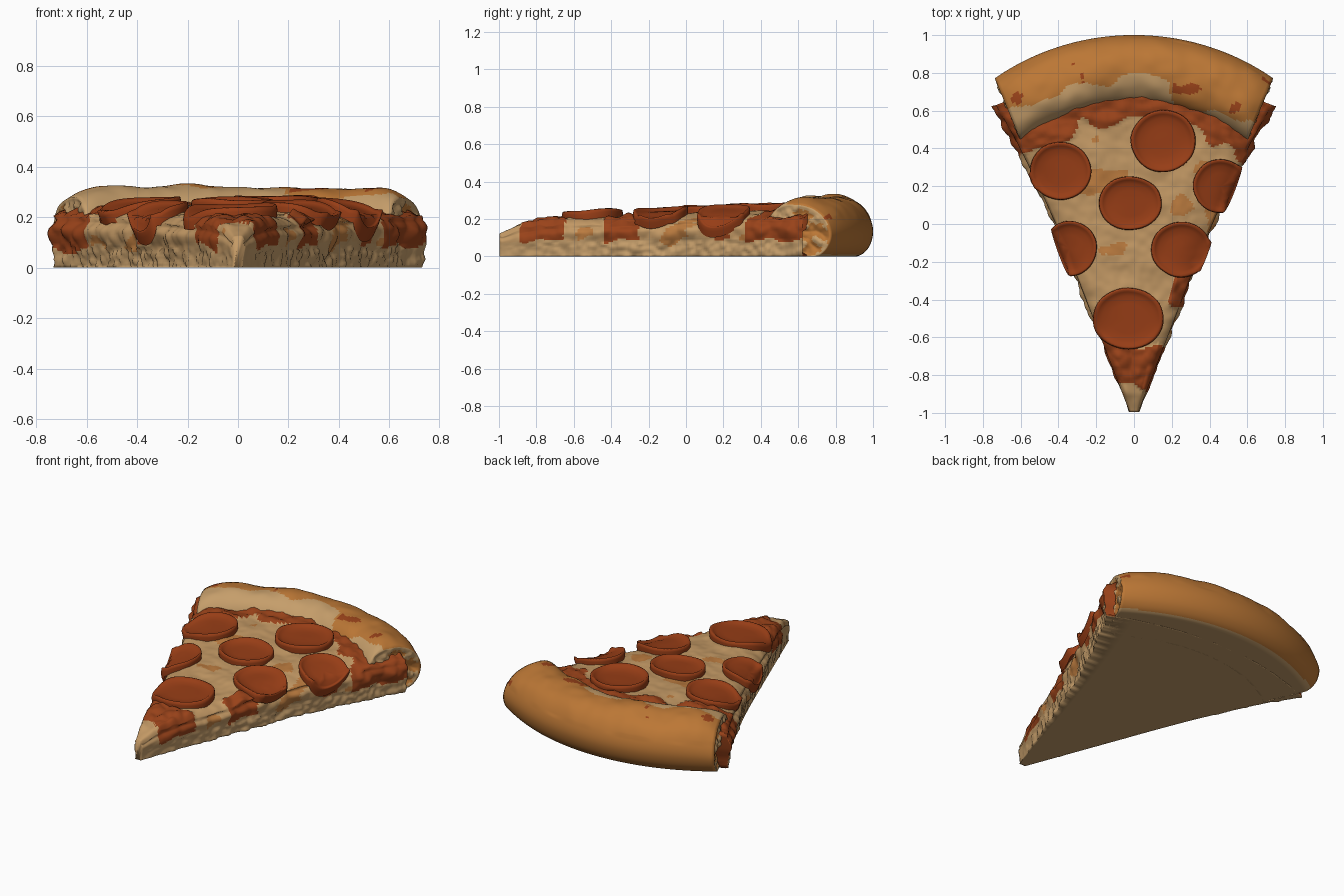
import bpy, bmesh, math
from mathutils import Vector, noise

if "Cube" in bpy.data.objects:
    bpy.data.objects.remove(bpy.data.objects["Cube"])

HALF = math.radians(22.6)          # half angle of the wedge, apex at (0,-1)


def mat(name, rgb):
    m = bpy.data.materials.new(name)
    m.diffuse_color = (*rgb, 1)
    return m


DOUGH = mat("dough", (0.56, 0.34, 0.145))
CHEESE = mat("cheese", (0.56, 0.34, 0.145))
TOASTED = mat("toasted_cheese", (0.50, 0.20, 0.05))
SAUCE = mat("tomato_sauce", (0.32, 0.055, 0.010))
CRUST = mat("baked_crust", (0.50, 0.185, 0.036))
PEPPERONI = mat("pepperoni", (0.31, 0.047, 0.008))
CHEESE.diffuse_color = (0.55, 0.32, 0.13, 1)


def n3(x, y, z, f, seed=0.0):
    return noise.noise(Vector((x * f + seed, y * f - seed, z * f + 3.3)))


def pores(x, y, z, f):
    """Bubbly crumb: rounded lumps with pits between them."""
    d = noise.voronoi(Vector((x * f, y * f, z * f)))[0]
    return 0.5 - d[0]


def lerp_table(t, table):
    for (a, va), (b, vb) in zip(table, table[1:]):
        if t <= b:
            k = max(0, (t - a) / (b - a))
            return va + (vb - va) * k
    return table[-1][1]


def outer(u):
    return 2.0 - 0.082 * u * u


def half_width(r):
    return r * math.tan(HALF) + 0.022 * max(0, 1 - r)


def base_height(x, y):
    r = y + 1
    h = lerp_table(r, [(0, 0.12), (0.1, 0.165), (0.25, 0.195), (0.6, 0.213),
                       (1.0, 0.232), (1.5, 0.245), (1.9, 0.25)])
    u = min(1, abs(x) / half_width(max(r, 0.01)))
    return h * (1 - 0.20 * u ** 6)


def sauce_amount(x, y):
    r = math.hypot(x, y + 1)
    u = min(1, abs(x) / half_width(max(y + 1, 0.01)))
    n = n3(x, y, 0, 7)
    band = r - (outer(u) - 0.45) + 0.10 * n
    tip = 0.085 - abs(r - 0.27) + 0.12 * n
    side = (n3(x, y, 0, 5, 8) - 0.34) * 0.4 if u > 0.72 else -1
    return max(band, tip, side)


def make(name, verts, faces, mats, rule=None):
    bm = bmesh.new()
    vs = [bm.verts.new(v) for v in verts]
    for f in faces:
        bm.faces.new([vs[i] for i in f])
    bmesh.ops.recalc_face_normals(bm, faces=bm.faces)
    for f in bm.faces:
        f.smooth = True
        if rule:
            f.material_index = rule(f.calc_center_median(), f)
    me = bpy.data.meshes.new(name)
    bm.to_mesh(me)
    bm.free()
    for m in mats:
        me.materials.append(m)
    ob = bpy.data.objects.new(name, me)
    bpy.context.collection.objects.link(ob)
    return ob


def loft(rings):
    """Closed rings joined in order, both ends capped."""
    k = len(rings[0])
    verts = [p for ring in rings for p in ring]
    faces = [(i * k + j, i * k + (j + 1) % k, (i + 1) * k + (j + 1) % k, (i + 1) * k + j)
             for i in range(len(rings) - 1) for j in range(k)]
    faces += [tuple(range(k)), tuple(range(len(verts) - k, len(verts)))]
    return verts, faces


# --- slice body: dough below, cheese draped over the top and sides
NB, NS, NT = 10, 18, 64


def section(r):
    ring = []
    w = half_width(r)
    top = lambda x: base_height(x, r - 1)

    def put(x, z, side, t=0.0):
        y = -1 + r
        # bend the far end so it follows the crust
        y -= 0.13 * (x / 0.7) ** 2 * max(0, r - 0.8) / 0.9
        if side:
            lip = 0.014 * math.exp(-((t - 0.72) / 0.25) ** 2)
            d = lip + n3(x, y, z, 9) * 0.016
            d += pores(x, y, z, 26 if t < 0.4 else 14) * (0.026 if t < 0.4 else 0.03)
            d -= 0.014 * (1 - t) + 0.03 * max(0, t - 0.8) / 0.2
            x += side * d * min(1, 0.35 + r)
        elif z > 0.02:
            z += n3(x, y, 0, 8) * 0.012 + n3(x, y, 0, 22) * 0.005
            if sauce_amount(x, y) > 0:
                z += 0.008 + 0.025 * pores(x, y, 0, 16)
        ring.append((x, y, max(0, z)))

    for i in range(NB):
        put(w * 0.97 * (-1 + 2 * i / NB), 0, 0)
    for i in range(NS):
        put(w, top(w) * i / NS, 1, i / NS)
    for i in range(NT + 1):
        x = w * (1 - 2 * i / NT)
        put(x * 0.985, top(x), 0)
    for i in range(NS - 1, -1, -1):
        put(-w, top(w) * i / NS, -1, i / NS)
    return ring


def body_rule(c, f):
    edge = 0.085 + 0.05 * n3(c.x, c.y, 0, 9, 4)
    if c.z < edge or f.normal.z < -0.9:
        return 0
    if sauce_amount(c.x, c.y) > 0:
        return 3
    return 2 if n3(c.x, c.y, c.z, 6.5, 15) > 0.27 else 1


N = 150
v, f = loft([section(0.004 + 1.78 * i / N) for i in range(N + 1)])
make("slice_body", v, f, [DOUGH, CHEESE, TOASTED, SAUCE], body_rule)

# --- crust: puffed profile swept round the arc, with crumbly cut ends
PROFILE = [(-.36, 0), (-.2, 0), (-.085, 0), (-.025, .045), (0, .12), (-.012, .195),
           (-.055, .265), (-.125, .308), (-.2, .322), (-.275, .308), (-.335, .26),
           (-.365, .19), (-.37, .09)]


def smooth_closed(pts, steps):
    out, k = [], len(pts)
    for i in range(k):
        a, b, c, d = (Vector(pts[(i + j) % k]) for j in (-1, 0, 1, 2))
        for s in range(steps):
            t = s / steps
            out.append(0.5 * (2 * b + (c - a) * t + (2 * a - 5 * b + 4 * c - d) * t * t
                              + (3 * b - a - 3 * c + d) * t ** 3))
    return out


prof = smooth_closed(PROFILE, 7)


def crust_ring(u, scale):
    ring = []
    for s, z in prof:
        s, z = -0.18 + (s + 0.18) * scale, 0.14 + (z - 0.14) * scale
        z *= 1 - 0.14 * abs(u) ** 8
        r, a = outer(u) + s, HALF * u
        x, y = r * math.sin(a), -1 + r * math.cos(a)
        if z > 0.2:
            z += n3(x, y, 0, 5) * 0.022 + n3(x, y, 0, 14, 2) * 0.006
        if abs(u) == 1:
            x += u * (n3(x, y, z, 12) * 0.012 + (pores(x, y, z, 22) - 0.15) * 0.04) * min(1, 6 * (1 - scale))
        ring.append((x, y, max(0, z)))
    return ring


ends = [i / 16 for i in range(1, 17)]
stations = [(-1, s) for s in ends] + [(-1 + i / 40, 1) for i in range(1, 80)] \
    + [(1, s) for s in reversed(ends)]


def crust_rule(c, f):
    a = math.atan2(c.x, c.y + 1)
    depth = outer(a / HALF) - math.hypot(c.x, c.y + 1)
    if abs(a) > HALF * 0.992 and abs(f.normal.x) > 0.3 and depth > 0.015 or f.normal.z < -0.85:
        return 1
    n = n3(c.x, c.y, 0, 6, 9)
    if c.z > 0.15 and depth > 0.265 + 0.12 * n:      # bare patches beside the cheese
        return 1
    if c.z > 0.2 and n3(c.x, c.y, 0, 9, 21) > 0.52:  # stray sauce
        return 2
    return 0


v, f = loft([crust_ring(*s) for s in stations])
make("crust", v, f, [CRUST, DOUGH, SAUCE], crust_rule)

# --- pepperoni: cupped discs that follow the cheese and drape over the cut edges
CUP = [(0.25, .018), (0.5, .018), (0.75, .021), (0.88, .030), (0.95, .040),
       (1.0, .037), (1.02, .022), (1.0, -.012)]


def pepperoni(i, cx, cy, rx, ry):
    k = 48

    def place(q, a, dz):
        wob = 1 + 0.03 * n3(math.cos(a), math.sin(a), i, 1.5)
        x, y = cx + rx * q * wob * math.cos(a), cy + ry * q * wob * math.sin(a)
        lim = half_width(y + 1) + 0.018
        over = max(0, abs(x) - lim)
        z = base_height(x, y) + dz + 0.012 * n3(x, y, i, 5) * q
        if over:
            x = math.copysign(lim + 0.12 * over + dz * 0.4, x)
            z -= over * 0.75
        return (x, y, z)

    verts = [place(0, 0, .018)]
    for q, dz in CUP:
        verts += [place(q, 2 * math.pi * j / k, dz) for j in range(k)]
    faces = [(0, 1 + j, 1 + (j + 1) % k) for j in range(k)]
    for g in range(len(CUP) - 1):
        b = 1 + g * k
        faces += [(b + j, b + k + j, b + k + (j + 1) % k, b + (j + 1) % k) for j in range(k)]
    make(f"pepperoni_{i}", verts, faces, [PEPPERONI])


for i, p in enumerate([(-.39, .28, .16, .15), (.155, .44, .17, .16), (-.02, .11, .165, .14),
                       (.46, .20, .145, .14), (-.34, -.13, .14, .145),
                       (.25, -.135, .155, .145), (-.03, -.50, .185, .16)], 1):
    pepperoni(i, *p)

for m in bpy.data.materials:
    if m.users and not m.is_grease_pencil:
        m.use_nodes = True
        m.node_tree.nodes["Principled BSDF"].inputs["Base Color"].default_value = m.diffuse_color
